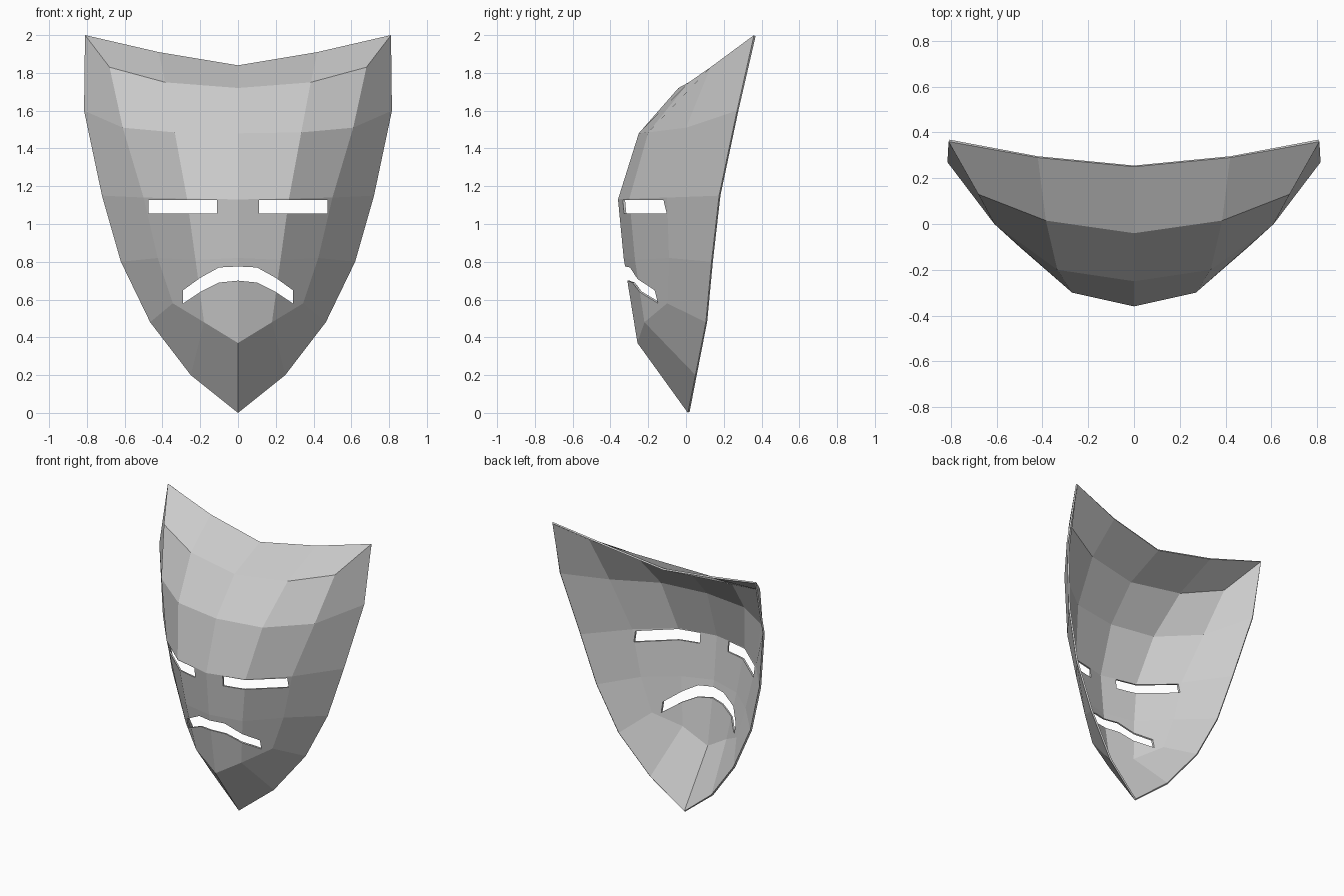
import bpy

if "Cube" in bpy.data.objects:
    bpy.data.objects.remove(bpy.data.objects["Cube"])

# Half of the face: rows from brow to chin, columns from centre outward
core = [
    [(0, -.04, 1.72), (.385, .015, 1.75), (.68, .13, 1.83)],
    [(0, -.25, 1.48), (.335, -.20, 1.485), (.61, 0, 1.51)],
    [(0, -.36, 1.13), (.27, -.30, 1.135), (.50, -.10, 1.14)],
    [(0, -.33, .82), (.225, -.27, .81), (.425, -.09, .82)],
    [(0, -.257, .37), (.18, -.22, .48), (.345, -.10, .58)],
]
# Rim from top centre, around the side, to the chin tip
rim = [(0, .25, 1.84), (.42, .29, 1.91), (.81, .36, 2), (.815, .27, 1.6),
       (.72, .175, 1.15), (.62, .135, .8), (.465, .105, .48), (.25, .05, .2), (0, .01, 0)]

verts = [v for row in core for v in row] + rim
faces = []
for r in range(4):
    for c in range(2):
        a = r * 3 + c
        faces.append((a + 3, a + 4, a + 1, a))
border = [0, 1, 2, 5, 8, 11, 14, 13, 12]
for i in range(8):
    faces.append((15 + i, border[i], border[i + 1], 16 + i))


def make_object(name, verts, faces):
    mesh = bpy.data.meshes.new(name)
    mesh.from_pydata(verts, [], faces)
    ob = bpy.data.objects.new(name, mesh)
    bpy.context.collection.objects.link(ob)
    return ob


def prism(name, outline):
    """Extrude a counter-clockwise x-z outline through the mask along y."""
    n = len(outline)
    v = [(x, y, z) for y in (-1, 1) for x, z in outline]
    f = [tuple(range(n)), tuple(range(2 * n - 1, n - 1, -1))]
    f += [(i, i + n, (i + 1) % n + n, (i + 1) % n) for i in range(n)]
    ob = make_object(name, v, f)
    ob.hide_render = True
    return ob


# Mask shell
mask = make_object("mask", verts, faces)
mir = mask.modifiers.new("mirror", 'MIRROR')
mir.use_clip = True
sol = mask.modifiers.new("thickness", 'SOLIDIFY')
sol.thickness = .012
sol.offset = -1

# Eye slots and down-turned mouth
low = [(-.29, .58), (-.2, .64), (-.1, .69), (0, .70), (.1, .69), (.2, .64), (.29, .58)]
high = [(.29, .65), (.2, .715), (.1, .77), (0, .775), (-.1, .77), (-.2, .715), (-.29, .65)]
cutters = [prism("mouth_cutter", low + high)]
for s in (-1, 1):
    x0, x1 = sorted((s * .112, s * .475))
    cutters.append(prism("eye_cutter", [(x0, 1.055), (x1, 1.055), (x1, 1.128), (x0, 1.128)]))
for c in cutters:
    b = mask.modifiers.new("cut", 'BOOLEAN')
    b.operation = 'DIFFERENCE'
    b.solver = 'EXACT'
    b.object = c

# Apply everything and drop the cutters
bpy.context.view_layer.update()
deps = bpy.context.evaluated_depsgraph_get()
final = bpy.data.meshes.new_from_object(mask.evaluated_get(deps))
mask.modifiers.clear()
mask.data = final
for c in cutters:
    bpy.data.objects.remove(c)
for p in mask.data.polygons:
    p.use_smooth = False
